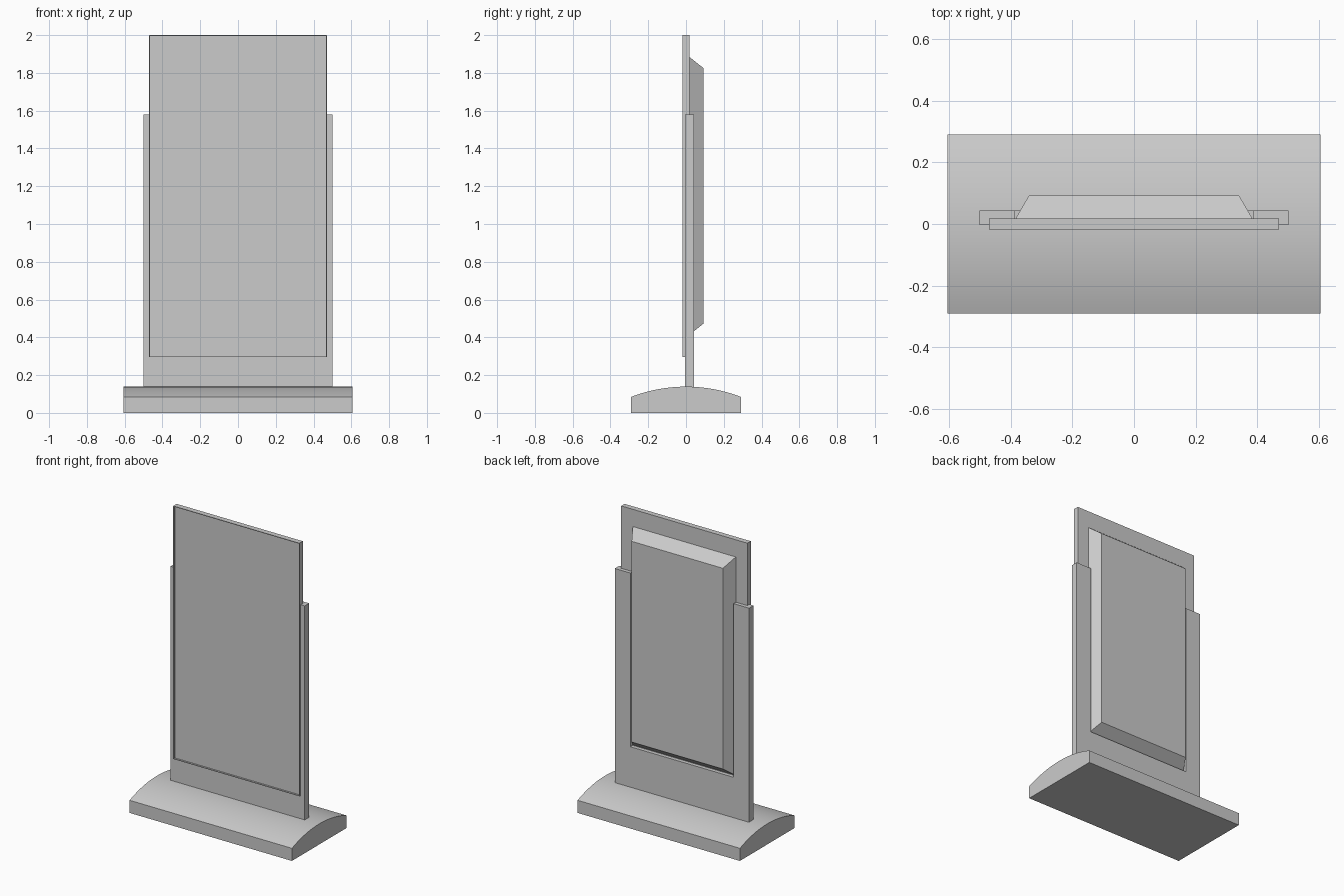
import bpy, bmesh, math

if "Cube" in bpy.data.objects:
    bpy.data.objects.remove(bpy.data.objects["Cube"])


def make_object(name, bm):
    bmesh.ops.recalc_face_normals(bm, faces=bm.faces[:])
    mesh = bpy.data.meshes.new(name)
    bm.to_mesh(mesh)
    bm.free()
    obj = bpy.data.objects.new(name, mesh)
    bpy.context.collection.objects.link(obj)
    return obj


def extrude_outline(name, outline, vec):
    """Solid made by extruding a flat closed outline along vec."""
    bm = bmesh.new()
    face = bm.faces.new([bm.verts.new(p) for p in outline])
    ext = bmesh.ops.extrude_face_region(bm, geom=[face])
    verts = [g for g in ext["geom"] if isinstance(g, bmesh.types.BMVert)]
    bmesh.ops.translate(bm, verts=verts, vec=vec)
    return make_object(name, bm)


def rect(bm, half_x, y, z0, z1):
    return [bm.verts.new((x, y, z)) for x, z in
            ((-half_x, z0), (half_x, z0), (half_x, z1), (-half_x, z1))]


def loft_rects(name, rects):
    """Closed solid through a series of rectangles (half_x, y, z0, z1)."""
    bm = bmesh.new()
    rings = [rect(bm, *r) for r in rects]
    for a, b in zip(rings, rings[1:]):
        for i in range(4):
            j = (i + 1) % 4
            bm.faces.new((a[i], a[j], b[j], b[i]))
    bm.faces.new(rings[0])
    bm.faces.new(rings[-1])
    return make_object(name, bm)


# Base: slab with an arched top
half_d, edge_z, top_z, half_w = 0.29, 0.085, 0.139, 0.605
rise = top_z - edge_z
radius = (half_d ** 2 + rise ** 2) / (2 * rise)
span = math.asin(half_d / radius)
profile = [(-half_w, -half_d, 0), (-half_w, half_d, 0)]
steps = 20
for i in range(steps + 1):
    a = span * (1 - 2 * i / steps)
    profile.append((-half_w, radius * math.sin(a),
                    top_z - radius + radius * math.cos(a)))
base = extrude_outline("base", profile, (2 * half_w, 0, 0))
bpy.context.view_layer.objects.active = base
base.select_set(True)
bpy.ops.object.shade_smooth_by_angle(angle=math.radians(15))

# U-shaped support plate, open around the rear housing
half = [(0.5, 0.10), (0.5, 1.58), (0.385, 1.58), (0.385, 0.41)]
u_shape = half + [(-x, z) for x, z in reversed(half)]
extrude_outline("support_plate", [(x, -0.004, z) for x, z in u_shape],
                (0, 0.047, 0))

# Display panel with a thin rim around the recessed screen
w, z0, z1, rim = 0.47, 0.295, 2.0, 0.004
loft_rects("display_panel", [
    (w, 0.018, z0, z1),
    (w, -0.018, z0, z1),
    (w - rim, -0.018, z0 + rim, z1 - rim),
    (w - rim, -0.006, z0 + rim, z1 - rim),
])

# Tapered housing behind the panel
loft_rects("rear_housing", [
    (0.384, 0.017, 0.412, 1.885),
    (0.34, 0.093, 0.473, 1.825),
])
